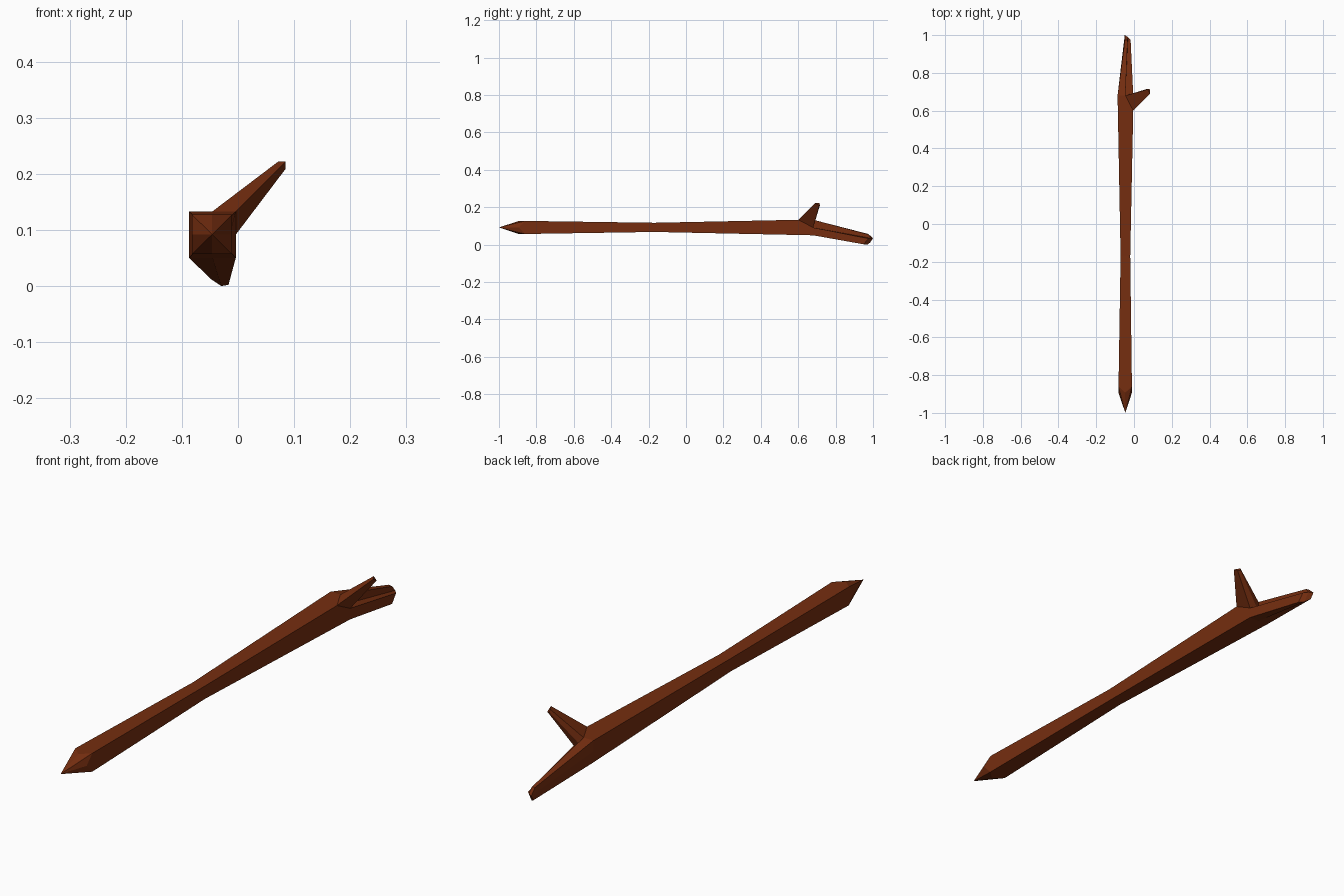
import bpy, bmesh

if "Cube" in bpy.data.objects:
    bpy.data.objects.remove(bpy.data.objects["Cube"])

bm = bmesh.new()

# Rings run: TL, TM, TR, MR, BR, BM, BL, ML (corners even, midpoints odd)
def ring(points):
    return [bm.verts.new(p) for p in points]

def square8(x0, x1, z0, z1, y_corner, y_mid):
    xm, zm = (x0 + x1) / 2, (z0 + z1) / 2
    pts = [(x0, z1), (xm, z1), (x1, z1), (x1, zm), (x1, z0), (xm, z0), (x0, z0), (x0, zm)]
    return ring([(x, y_mid if i % 2 else y_corner, z) for i, (x, z) in enumerate(pts)])

def bridge(a, b):
    for i in range(len(a)):
        j = (i + 1) % len(a)
        bm.faces.new((a[i], a[j], b[j], b[i]))

# Shaft: pointed end, thin waist, thick fork
butt = square8(-0.082, -0.011, 0.057, 0.127, -0.86, -0.893)
waist = ring([(-0.071, -0.17, 0.117), (-0.02, -0.17, 0.117),
              (-0.02, -0.17, 0.068), (-0.071, -0.17, 0.068)])
fork = square8(-0.087, -0.004, 0.05, 0.133, 0.68, 0.68)
fork[2].co.y = 0.60
for k in range(4):
    i, m, j = 2 * k, 2 * k + 1, (2 * k + 2) % 8
    w0, w1 = waist[k], waist[(k + 1) % 4]
    bm.faces.new((butt[i], butt[m], butt[j], w1, w0))
    bm.faces.new((w0, w1, fork[j], fork[m], fork[i]))

# Pointed end
tip = bm.verts.new((-0.046, -1.0, 0.092))
for i in range(8):
    bm.faces.new((butt[i], butt[(i + 1) % 8], tip))

# Side branch grows from the upper right quarter of the fork
centre = bm.verts.new((-0.0455, 0.68, 0.0915))
base = [fork[1], fork[2], fork[3], centre]
end = ring([(0.072, 0.713, 0.222), (0.085, 0.69, 0.222),
            (0.085, 0.712, 0.209), (0.073, 0.716, 0.211)])
bridge(base, end)
bm.faces.new(end)

# Drooping main branch grows from the other three quarters
base = [fork[0], fork[1], centre, fork[3], fork[4], fork[5], fork[6], fork[7]]
end = ring([(-0.048, 0.975, 0.057), (-0.034, 0.975, 0.055), (-0.032, 0.99, 0.034),
            (-0.018, 0.975, 0.033), (-0.017, 0.95, 0.002), (-0.03, 0.97, 0.0),
            (-0.048, 0.985, 0.012), (-0.049, 1.0, 0.034)])
bridge(base, end)
for q in ((0, 1, 2, 7), (7, 2, 5, 6), (2, 3, 4, 5)):
    bm.faces.new([end[i] for i in q])

bmesh.ops.recalc_face_normals(bm, faces=bm.faces[:])
mesh = bpy.data.meshes.new("forked_stick")
bm.to_mesh(mesh)
bm.free()

bark = bpy.data.materials.new("brown bark")
bark.diffuse_color = (0.18, 0.027, 0.005, 1)
bark.use_nodes = True
bark.node_tree.nodes["Principled BSDF"].inputs["Base Color"].default_value = bark.diffuse_color
mesh.materials.append(bark)
bpy.context.collection.objects.link(bpy.data.objects.new("forked_stick", mesh))
